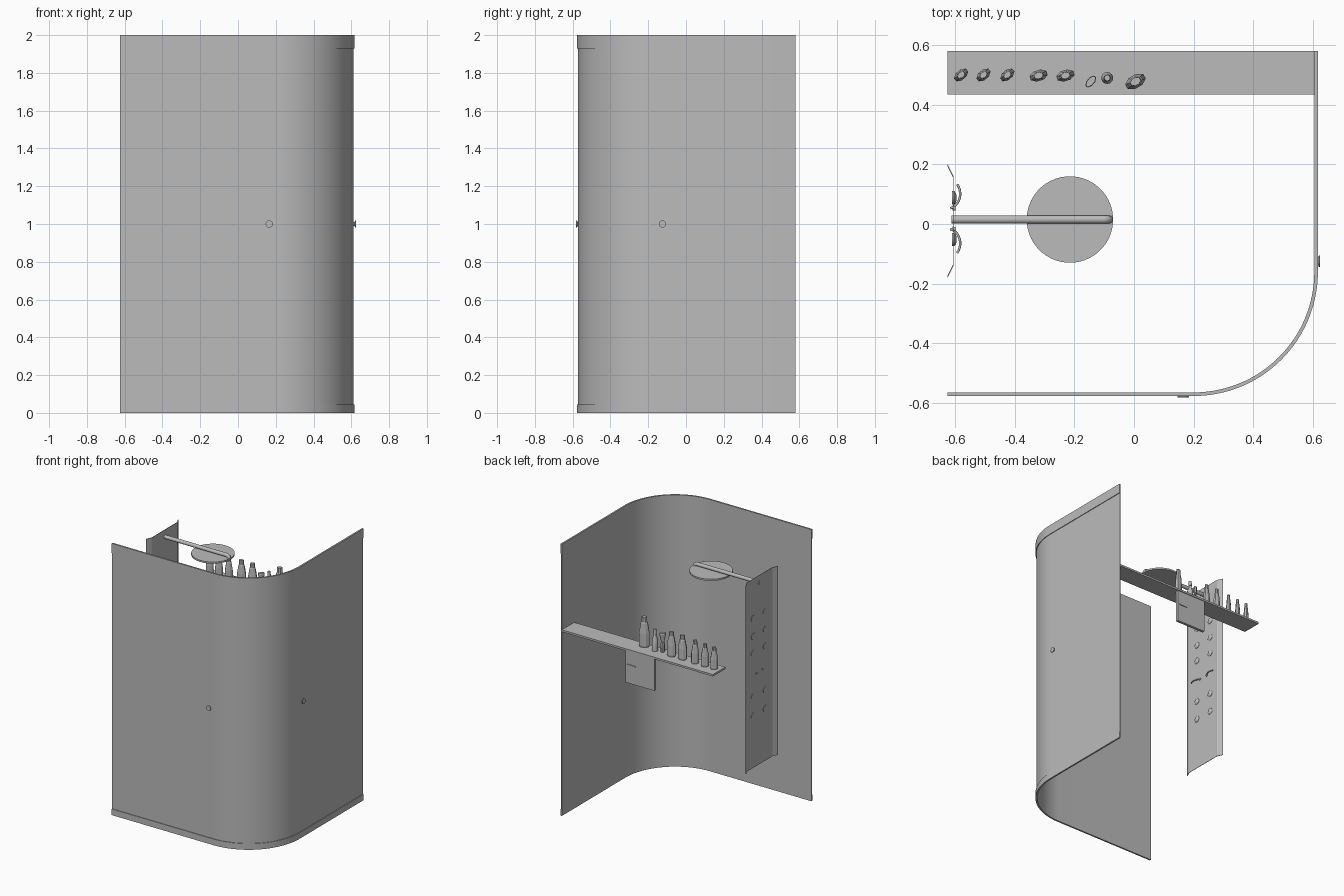
import bpy, bmesh, math
from mathutils import Vector, Matrix

cube = bpy.data.objects.get("Cube")
if cube:
    bpy.data.objects.remove(cube)

grey = bpy.data.materials.new("plain_grey")
grey.use_nodes = True
tone = (0.5, 0.5, 0.5, 1)
grey.diffuse_color = tone
next(n for n in grey.node_tree.nodes if n.type == 'BSDF_PRINCIPLED').inputs["Base Color"].default_value = tone


def finish(name, bm, smooth=True):
    mesh = bpy.data.meshes.new(name)
    bmesh.ops.recalc_face_normals(bm, faces=bm.faces)
    bm.to_mesh(mesh)
    bm.free()
    obj = bpy.data.objects.new(name, mesh)
    bpy.context.collection.objects.link(obj)
    mesh.materials.append(grey)
    if smooth:
        bpy.ops.object.select_all(action='DESELECT')
        obj.select_set(True)
        bpy.context.view_layer.objects.active = obj
        bpy.ops.object.shade_smooth_by_angle(angle=math.radians(30))
    return obj


def box(name, lo, hi):
    lo, hi = Vector(lo), Vector(hi)
    bm = bmesh.new()
    bmesh.ops.create_cube(bm, size=1)
    bmesh.ops.scale(bm, vec=hi - lo, verts=bm.verts)
    bmesh.ops.translate(bm, vec=(lo + hi) / 2, verts=bm.verts)
    return finish(name, bm, False)


def prism(name, outline, z0, z1, smooth=True):
    """Closed outline in plan, pulled up between two heights."""
    bm = bmesh.new()
    face = bm.faces.new([bm.verts.new((x, y, z0)) for x, y in outline])
    top = bmesh.ops.extrude_face_region(bm, geom=[face])["geom"]
    bmesh.ops.translate(bm, vec=(0, 0, z1 - z0), verts=[v for v in top if isinstance(v, bmesh.types.BMVert)])
    return finish(name, bm, smooth)


def lathe(name, start, axis, rings, sides=20):
    """Round part: rings of (distance along axis, radius)."""
    return loft(name, start, [(d, r, r) for d, r in rings], sides,
                Vector(axis).to_track_quat('Z', 'Y').to_matrix().to_4x4())


def loft(name, start, rings, sides, turn, smooth=True):
    """Stack of elliptical rings (height, half width, half depth)."""
    bm = bmesh.new()
    loops = []
    for d, a, b in rings:
        angles = [math.tau * (i + 0.5) / sides for i in range(sides)]
        loops.append([bm.verts.new((a * math.cos(t), b * math.sin(t), d)) for t in angles])
    for low, high in zip(loops, loops[1:]):
        for i in range(sides):
            j = (i + 1) % sides
            bm.faces.new((low[i], low[j], high[j], high[i]))
    bm.faces.new(loops[0])
    bm.faces.new(loops[-1])
    bm.transform(Matrix.Translation(start) @ turn)
    return finish(name, bm, smooth)


def tube(name, points, radius):
    curve = bpy.data.curves.new(name, 'CURVE')
    curve.dimensions = '3D'
    curve.bevel_depth = radius
    curve.bevel_resolution = 3
    curve.use_fill_caps = True
    spline = curve.splines.new('POLY')
    spline.points.add(len(points) - 1)
    for p, co in zip(spline.points, points):
        p.co = (*co, 1)
    spline.use_smooth = True
    obj = bpy.data.objects.new(name, curve)
    bpy.context.collection.objects.link(obj)
    curve.materials.append(grey)


# Curved enclosure wall with top and bottom trim bands
def wall_path(out):
    cx, cy, r = 0.2, -0.16, 0.405 + out
    arc = [math.radians(-90 + 90 * i / 32) for i in range(33)]
    return ([(-0.625, cy - r)] + [(cx + r * math.cos(t), cy + r * math.sin(t)) for t in arc]
            + [(cx + r, 0.58)])


def wall(name, inner, outer, z0, z1):
    prism(name, wall_path(outer) + wall_path(inner)[::-1], z0, z1)


wall("curved_wall", 0, 0.007, 0, 2)
wall("bottom_trim", 0.006, 0.012, 0, 0.045)
wall("top_trim", 0.006, 0.012, 1.93, 2)

# Door knobs, flaring outwards
flare = [(0, 0.011), (0.005, 0.011), (0.010, 0.019), (0.0135, 0.019)]
lathe("front_knob", (0.165, -0.568, 1), (0, -1, 0), flare)
lathe("side_knob", (0.611, -0.125, 1), (1, 0, 0), flare)

# Open-backed shower column bent from sheet
front, back, sheet = -0.605, -0.625, 0.003
prism("shower_column", [(back, -0.18), (front, -0.14), (front, 0.16), (back, 0.2),
                        (back, 0.192), (front - sheet, 0.158), (front - sheet, -0.138), (back, -0.172)],
      0.49, 1.88, False)

# Body jets in mirrored pairs
mid = 0.018
for row, z in enumerate((0.875, 1.015, 1.335, 1.458, 1.59)):
    for side, s in (("left", 1), ("right", -1)):
        lathe(f"jet_{side}_{row}", (front - 0.006, mid + 0.07 * s, z), (1, 0, 0),
              [(0, 0.023), (0.008, 0.023), (0.014, 0.015), (0.016, 0.006)], 16)

# Mixer levers
for side, s in (("left", 1), ("right", -1)):
    lathe(f"lever_base_{side}", (front - 0.004, mid + 0.035 * s, 1.175), (1, 0, 0), [(0, 0.009), (0.01, 0.007)], 12)
    arc = [math.radians(-75 + 115 * i / 10) for i in range(11)]
    tube(f"lever_{side}", [(-0.628 + 0.045 * math.cos(t), mid + s * (0.083 + 0.05 * math.sin(t)), 1.175)
                           for t in arc], 0.004)

# Rain shower arm and head
arm_z, head_z, r = 1.828, 1.808, 0.02
bend = [math.radians(90 - 9 * i) for i in range(11)]
tube("shower_arm", [(front - 0.008, 0.015, arm_z)]
     + [(-0.104 + r * math.cos(t), 0.015, arm_z - r + r * math.sin(t)) for t in bend], 0.014)
lathe("shower_head", (-0.215, 0.015, head_z - 0.006), (0, 0, 1), [(0, 0.145), (0.012, 0.145)], 48)

# Shelf and the flat cabinet hung below it
shelf_z = 1.37
box("shelf", (-0.625, 0.435, shelf_z - 0.014), (0.607, 0.58, shelf_z))
box("hanging_panel", (-0.145, 0.555, 1.12), (0.09, 0.575, shelf_z - 0.014))
box("panel_handle", (0.01, 0.575, 1.249), (0.075, 0.58, 1.259))

# Bottles: body, tapering shoulder and narrow cap
shape = [(0, 0.85, 0.9), (0.06, 1, 1), (0.45, 1, 1), (0.8, 0.66, 0.75), (0.82, 0.55, 0.65), (1, 0.5, 0.6)]
bottles = [(-0.58, 0.5, 40, 0.028, 0.16), (-0.505, 0.5, 40, 0.028, 0.165), (-0.425, 0.5, 40, 0.028, 0.17),
           (-0.32, 0.498, 17, 0.032, 0.18), (-0.23, 0.498, 17, 0.032, 0.18), (0.005, 0.478, 30, 0.038, 0.22)]
for i, (x, y, turn, half, tall) in enumerate(bottles):
    loft(f"bottle_{i + 1}", (x, y, shelf_z), [(d * tall, a * half, b * half * 0.6) for d, a, b in shape], 8,
         Matrix.Rotation(math.radians(turn), 4, 'Z'), False)

# Round flask with neck, and a waisted jar
lathe("round_flask", (-0.09, 0.49, shelf_z), (0, 0, 1),
      [(0, 0.02), (0.085, 0.02), (0.11, 0.009), (0.125, 0.009), (0.125, 0.012), (0.16, 0.01)], 14)
loft("waisted_jar", (-0.145, 0.478, shelf_z),
     [(0, 0.014, 0.01), (0.05, 0.017, 0.012), (0.075, 0.011, 0.008), (0.13, 0.024, 0.013), (0.14, 0.022, 0.011)],
     8, Matrix.Rotation(math.radians(50), 4, 'Z'), False)
